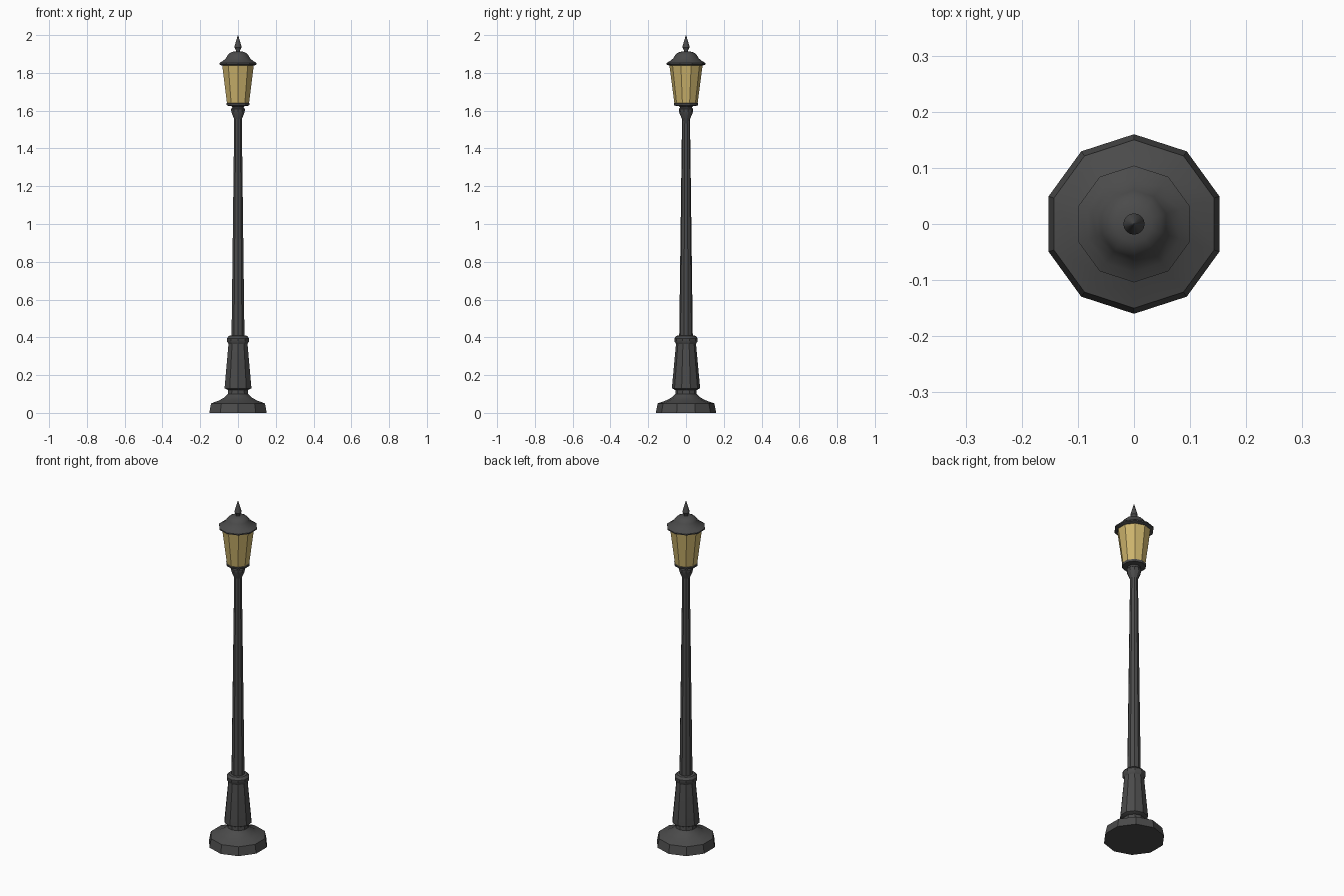
import bpy, math

if "Cube" in bpy.data.objects:
    bpy.data.objects.remove(bpy.data.objects["Cube"])


def material(name, rgb):
    m = bpy.data.materials.new(name)
    m.diffuse_color = (*rgb, 1.0)
    m.use_nodes = True
    m.node_tree.nodes["Principled BSDF"].inputs["Base Color"].default_value = m.diffuse_color
    return m


IRON = material("dark iron", (0.07, 0.07, 0.07))
GLASS = material("warm glass", (0.60, 0.45, 0.15))


def lathe(name, profile, mat, sides=10, angle=30):
    """Turn a list of (radius, z) into a closed faceted solid, corners on +-y."""
    verts, faces = [], []
    for r, z in profile:
        for i in range(sides):
            a = math.pi / 2 + 2 * math.pi * i / sides
            verts.append((r * math.cos(a), r * math.sin(a), z))
    for k in range(len(profile) - 1):
        for i in range(sides):
            j = (i + 1) % sides
            faces.append((k * sides + i, k * sides + j,
                          (k + 1) * sides + j, (k + 1) * sides + i))
    faces.append(tuple(reversed(range(sides))))
    top = (len(profile) - 1) * sides
    faces.append(tuple(top + i for i in range(sides)))
    me = bpy.data.meshes.new(name)
    me.from_pydata(verts, [], faces)
    me.materials.append(mat)
    ob = bpy.data.objects.new(name, me)
    bpy.context.collection.objects.link(ob)
    bpy.ops.object.select_all(action='DESELECT')
    ob.select_set(True)
    bpy.context.view_layer.objects.active = ob
    bpy.ops.object.shade_smooth_by_angle(angle=math.radians(angle))
    return ob


# Wide foot, curving in to a neck
lathe("foot", [(0.16, 0), (0.15, 0.05), (0.105, 0.066), (0.075, 0.082),
               (0.057, 0.10), (0.055, 0.125)], IRON)
# Tapered pedestal with a collar on top
lathe("pedestal", [(0.055, 0.12), (0.074, 0.13), (0.074, 0.14), (0.053, 0.365),
                   (0.062, 0.38), (0.062, 0.395), (0.05, 0.408), (0.034, 0.41)], IRON)
# Slim tapering pole
lathe("pole", [(0.036, 0.40), (0.021, 1.565)], IRON)
# Cup under the lantern
lathe("lantern_cup", [(0.021, 1.555), (0.036, 1.59), (0.038, 1.60), (0.038, 1.61),
                      (0.031, 1.615), (0.034, 1.623), (0.062, 1.627),
                      (0.065, 1.638), (0.058, 1.642)], IRON)
# Glass body
lathe("lantern_glass", [(0.061, 1.635), (0.089, 1.85)], GLASS)
# Bell shaped roof
lathe("roof", [(0.088, 1.838), (0.104, 1.845), (0.104, 1.852), (0.086, 1.862),
               (0.068, 1.876), (0.060, 1.89), (0.050, 1.903), (0.033, 1.911),
               (0.012, 1.914)], IRON)
# Pointed finial
lathe("finial", [(0.011, 1.91), (0.012, 1.922), (0.019, 1.934), (0.017, 1.945),
                 (0.001, 2.0)], IRON, sides=16)
